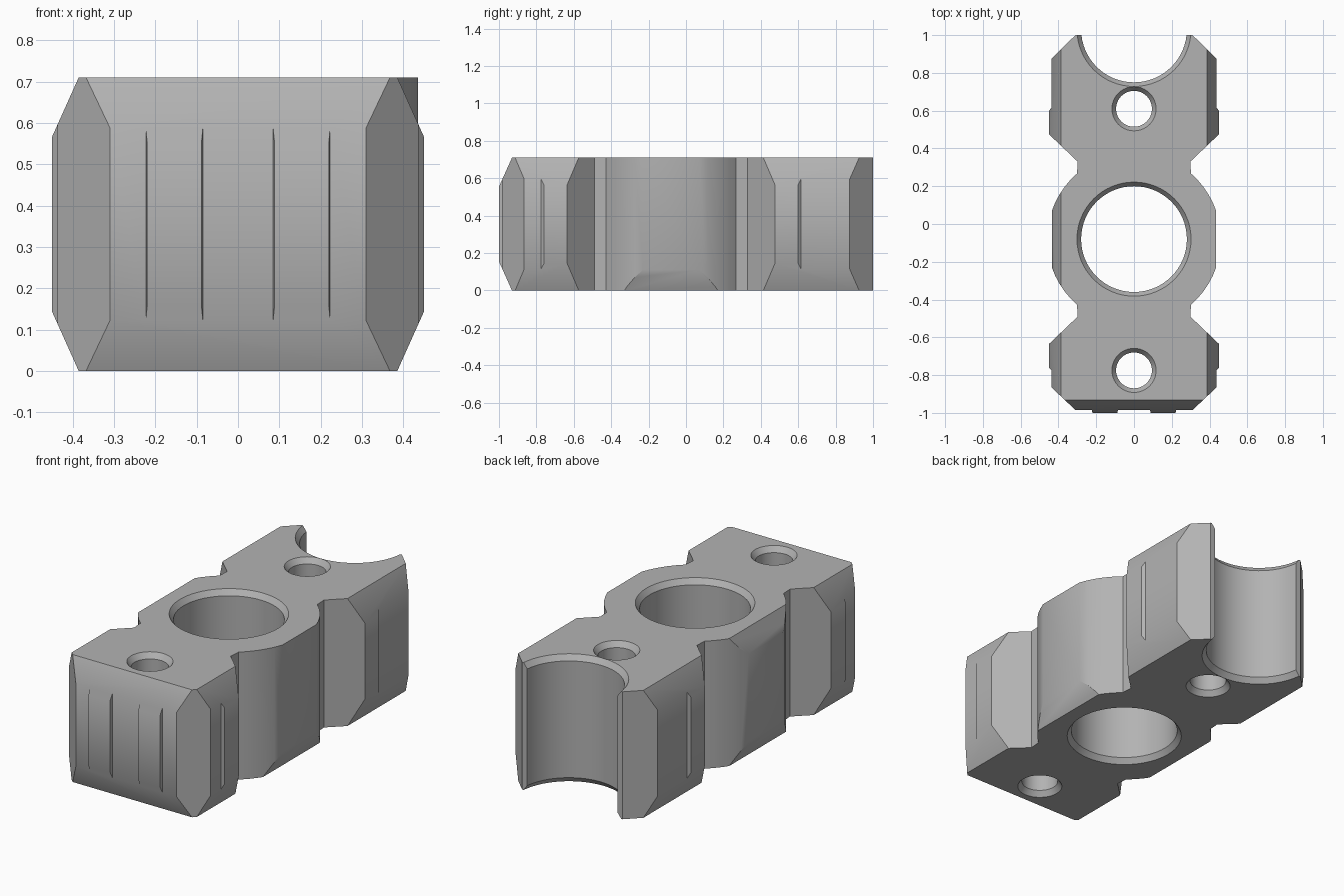
import bpy, bmesh, math
from mathutils import Vector

if "Cube" in bpy.data.objects:
    bpy.data.objects.remove(bpy.data.objects["Cube"], do_unlink=True)

HEIGHT = 0.71
MID_Y = -0.08

grey = bpy.data.materials.new("plain_grey")
grey.use_nodes = True
colour = (0.45, 0.45, 0.45, 1)
grey.diffuse_color = colour
grey.node_tree.nodes["Principled BSDF"].inputs["Base Color"].default_value = colour


def make_object(name, bm):
    bmesh.ops.recalc_face_normals(bm, faces=bm.faces)
    mesh = bpy.data.meshes.new(name)
    bm.to_mesh(mesh)
    bm.free()
    mesh.materials.append(grey)
    obj = bpy.data.objects.new(name, mesh)
    bpy.context.collection.objects.link(obj)
    return obj


def prism(name, points, direction):
    bm = bmesh.new()
    face = bm.faces.new([bm.verts.new(p) for p in points])
    new = bmesh.ops.extrude_face_region(bm, geom=[face])["geom"]
    moved = [v for v in new if isinstance(v, bmesh.types.BMVert)]
    bmesh.ops.translate(bm, verts=moved, vec=Vector(direction))
    return make_object(name, bm)


def hole_cutter(name, y, radius, segments):
    # Through hole with a flared rim at both ends
    rim, lip = 0.022, 0.03
    profile = [(radius + rim, -0.1), (radius + rim, 0), (radius, lip),
               (radius, HEIGHT - lip), (radius + rim, HEIGHT), (radius + rim, HEIGHT + 0.1)]
    bm = bmesh.new()
    rings = []
    for r, z in profile:
        angles = [math.tau * i / segments for i in range(segments)]
        rings.append([bm.verts.new((r * math.cos(a), y + r * math.sin(a), z)) for a in angles])
    for low, high in zip(rings, rings[1:]):
        for i in range(segments):
            j = (i + 1) % segments
            bm.faces.new((low[i], low[j], high[j], high[i]))
    bm.faces.new(rings[0])
    bm.faces.new(rings[-1])
    return make_object(name, bm)


# Half outline: front pad, front corner, side pad and notch
half = [(0.085, -0.985), (0.088, -1.0), (0.22, -1.0), (0.223, -0.985),
        (0.31, -0.985), (0.437, -0.865), (0.437, -0.775), (0.45, -0.76),
        (0.45, -0.635), (0.298, -0.49)]
# Rounded middle with a flat side
for i in range(-6, 7):
    if i:
        angle = math.radians(math.copysign(19 + 6 * (abs(i) - 1), i))
        half.append((0.46 * math.cos(angle), MID_Y + 0.46 * math.sin(angle)))
# Rear notch, side pad and rear corner
half += [(0.298, 0.33), (0.45, 0.475), (0.45, 0.6), (0.437, 0.615),
         (0.437, 0.875), (0.31, 1.0)]
outline = half + [(-x, y) for x, y in reversed(half)]
body = prism("bracket_block", [(x, y, 0) for x, y in outline], (0, 0, HEIGHT))

# Sloping cuts along the upper and lower side edges and the front edges
wedge = [(0.363, 0.76), (0.473, 0.515), (0.7, 0.515), (0.7, 0.76)]
cutters = []
for top in (True, False):
    level = [(d, z if top else HEIGHT - z) for d, z in wedge]
    for side in (-1, 1):
        # The upper right middle stays full height
        spans = [(-1.1, -0.46), (0.3, 1.1)] if top and side > 0 else [(-1.1, 1.1)]
        for start, end in spans:
            points = [(side * d, start, z) for d, z in level]
            cutters.append(prism("side_cutter", points, (0, end - start, 0)))
    points = [(-0.8, -d - 0.545, z) for d, z in level]
    cutters.append(prism("front_cutter", points, (1.6, 0, 0)))

# Large bore, rear half bore and two bolt holes
for y, radius in ((MID_Y, 0.28), (1.03, 0.28), (0.61, 0.095), (-0.775, 0.095)):
    cutters.append(hole_cutter("hole_cutter", y, radius, 64 if radius > 0.2 else 40))

bpy.ops.object.select_all(action="DESELECT")
body.select_set(True)
bpy.context.view_layer.objects.active = body
for cutter in cutters:
    cutter.hide_render = True
    mod = body.modifiers.new("cut", "BOOLEAN")
    mod.operation = "DIFFERENCE"
    mod.solver = "EXACT"
    mod.object = cutter
    bpy.ops.object.modifier_apply(modifier=mod.name)
    bpy.data.objects.remove(cutter, do_unlink=True)

bpy.ops.object.shade_smooth_by_angle(angle=math.radians(30))
